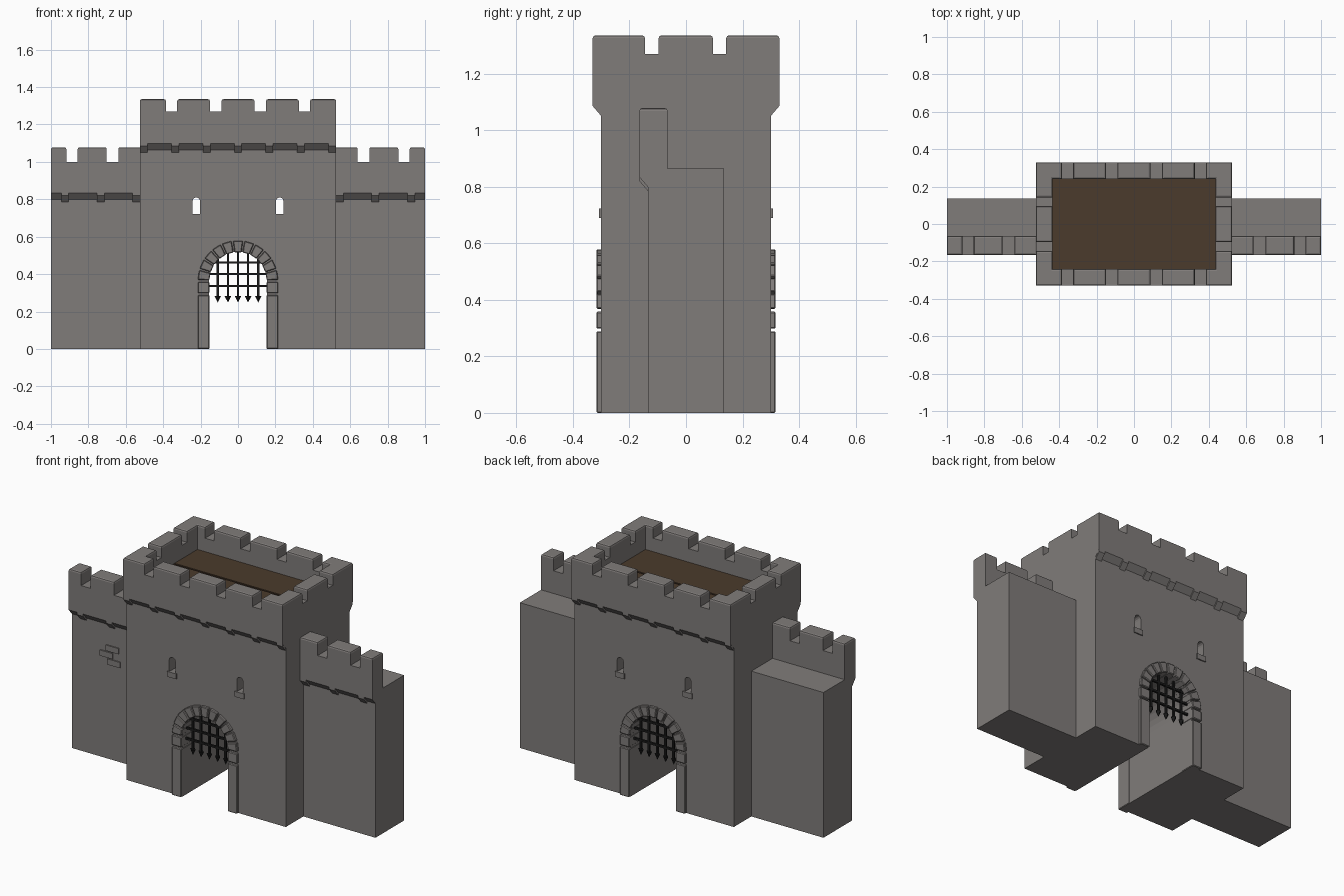
import bpy, bmesh
from math import sin, cos, pi, sqrt, radians

if "Cube" in bpy.data.objects:
    bpy.data.objects.remove(bpy.data.objects["Cube"], do_unlink=True)


def material(name, rgb):
    m = bpy.data.materials.new(name)
    m.use_nodes = True
    m.diffuse_color = (*rgb, 1)
    bsdf = next(n for n in m.node_tree.nodes if n.type == 'BSDF_PRINCIPLED')
    bsdf.inputs["Base Color"].default_value = (*rgb, 1)
    return m


STONE = material("grey stone", (0.216, 0.202, 0.195))
WOOD = material("brown wood", (0.07, 0.043, 0.025))
IRON = material("black iron", (0.01, 0.01, 0.01))


def prism(name, pts, lo, hi, axis='y', mat=STONE, bevel=0):
    """Extrude a profile: (x, z) points along y, or (y, z) points along x."""
    place = (lambda a, b, d: (a, d, b)) if axis == 'y' else (lambda a, b, d: (d, a, b))
    bm = bmesh.new()
    face = bm.faces.new([bm.verts.new(place(a, b, lo)) for a, b in pts])
    new = bmesh.ops.extrude_face_region(bm, geom=[face])["geom"]
    step = place(0, 0, hi - lo)
    bmesh.ops.translate(bm, vec=step, verts=[v for v in new if isinstance(v, bmesh.types.BMVert)])
    bmesh.ops.recalc_face_normals(bm, faces=bm.faces)
    if bevel:
        bmesh.ops.bevel(bm, geom=bm.edges[:], offset=bevel, segments=1, affect='EDGES')
    me = bpy.data.meshes.new(name)
    bm.to_mesh(me)
    bm.free()
    me.materials.append(mat)
    ob = bpy.data.objects.new(name, me)
    bpy.context.collection.objects.link(ob)
    return ob


def block(name, x0, x1, y0, y1, z0, z1, mat=STONE, bevel=0):
    return prism(name, [(x0, z0), (x1, z0), (x1, z1), (x0, z1)], y0, y1, 'y', mat, bevel)


def merlon(name, x0, x1, y0, y1, z0, z1):
    """Block with only its upper edges chamfered."""
    ob = block(name, x0, x1, y0, y1, z0, z1)
    bm = bmesh.new()
    bm.from_mesh(ob.data)
    top = [e for e in bm.edges if all(v.co.z > z1 - 0.001 for v in e.verts)]
    bmesh.ops.bevel(bm, geom=top, offset=0.01, segments=2, profile=0.5, affect='EDGES')
    bm.to_mesh(ob.data)
    bm.free()


def corbels(name, x0, x1, brackets, y, z, out, top):
    """Sloped overhang: raised underside with lower short brackets."""
    def slope(n, a, b, dz):
        prism(n, [(y, z + dz), (y + out, z + 0.035 + dz), (y + out, top), (y, top)], a, b, 'x')
    slope(name + "_overhang", x0, x1, 0.014)
    for c in brackets:
        slope(name + "_bracket", max(x0, c - 0.02), min(x1, c + 0.02), 0)


# Gate tower body with an arched passage
SPRING, R_IN, R_OUT = 0.365, 0.155, 0.215
arch = [(R_IN * cos(i * pi / 16), SPRING + R_IN * sin(i * pi / 16)) for i in range(17)]
outline = [(-0.525, 0), (-0.525, 1.18), (0.525, 1.18), (0.525, 0), (R_IN, 0)] + arch + [(-R_IN, 0)]
body = prism("tower_body", outline, -0.30, 0.30)

# Arrow slits cut right through
for s in (-1, 1):
    slit = [(s * 0.223 - 0.02, 0.72), (s * 0.223 + 0.02, 0.72)]
    slit += [(s * 0.223 + 0.02 * cos(i * pi / 6), 0.79 + 0.02 * sin(i * pi / 6)) for i in range(7)]
    cutter = prism("slit_cutter", slit, -0.5, 0.5)
    cutter.hide_render = True
    mod = body.modifiers.new("slit", 'BOOLEAN')
    mod.operation, mod.solver, mod.object = 'DIFFERENCE', 'EXACT', cutter
    bpy.context.view_layer.update()
    deps = bpy.context.evaluated_depsgraph_get()
    cut = bpy.data.meshes.new_from_object(body.evaluated_get(deps))
    body.modifiers.clear()
    body.data = cut
    bpy.data.objects.remove(cutter, do_unlink=True)

# Roof boards
for y0, y1 in ((-0.24, 0.013), (0.024, 0.24)):
    block("roof_boards", -0.435, 0.435, y0, y1, 1.17, 1.19, WOOD)
block("roof_board_joint", -0.435, 0.435, 0.01, 0.03, 1.17, 1.183, WOOD)

# Tower parapet, battlements, archway and portcullis on both faces
front_merlons = [(-0.525, -0.385), (-0.325, -0.15), (-0.088, 0.088), (0.15, 0.325), (0.385, 0.525)]
for s, side in ((-1, "front"), (1, "back")):
    ya, yb = sorted((s * 0.24, s * 0.33))
    block(side + "_parapet", -0.525, 0.525, ya, yb, 1.12, 1.27)
    for x0, x1 in front_merlons:
        merlon(side + "_merlon", x0, x1, ya, yb, 1.26, 1.335)
    corbels(side, -0.525, 0.525, [k * 0.168 for k in range(-3, 4)], s * 0.30, 1.05, s * 0.03, 1.13)

    # Jambs and arch stones
    ya, yb = sorted((s * 0.22, s * 0.317))
    for m in (-1, 1):
        for n, z0, z1 in (("jamb", 0, 0.288), ("springer", 0.298, 0.358)):
            xa, xb = sorted((m * 0.153, m * R_OUT))
            block(side + "_" + n, xa, xb, ya, yb, z0, z1, STONE, 0.004)
        xa, xb = sorted((m * 0.193, m * 0.253))
        yc, yd = sorted((s * 0.29, s * 0.307))
        block(side + "_slit_sill", xa, xb, yc, yd, 0.69, 0.722)
    count = 11
    for i in range(count):
        a0, a1 = (i * pi / count + 0.02, (i + 1) * pi / count - 0.02)
        pts = [(r * cos(a), SPRING + r * sin(a))
               for r, a in ((0.153, a0), (R_OUT, a0), (R_OUT, a1), (0.153, a1))]
        prism(side + "_arch_stone", pts, ya, yb, 'y', STONE, 0.004)

    # Portcullis bars with spear tips
    y = s * 0.27
    for k in range(-2, 3):
        x = k * 0.054
        top = SPRING + sqrt(R_IN ** 2 - x ** 2) + 0.01
        block(side + "_portcullis_bar", x - 0.006, x + 0.006, y - 0.006, y + 0.006, 0.27, top, IRON)
        bpy.ops.mesh.primitive_cone_add(vertices=4, radius1=0.018, radius2=0, depth=0.035,
                                        location=(x, y, 0.266), rotation=(pi, 0, 0))
        tip = bpy.context.object
        tip.name = side + "_portcullis_tip"
        tip.data.materials.append(IRON)
    for z in (0.337, 0.4, 0.462):
        w = sqrt(R_IN ** 2 - max(0, z - SPRING) ** 2) + 0.008
        block(side + "_portcullis_crossbar", -w, w, y - 0.006, y + 0.006, z - 0.006, z + 0.006, IRON)

# Tower side parapets and both wing walls
for s, side in ((-1, "right"), (1, "left")):
    xa, xb = sorted((s * 0.435, s * 0.525))
    block(side + "_parapet", xa, xb, -0.30, 0.30, 1.17, 1.27)
    for y0, y1 in ((-0.33, -0.145), (-0.097, 0.095), (0.142, 0.33)):
        merlon(side + "_merlon", xa, xb, y0, y1, 1.26, 1.335)

    xa, xb = sorted((s * 0.52, s))
    block(side + "_wing_wall", xa, xb, -0.135, 0.135, 0, 0.865)
    block(side + "_wing_parapet", xa, xb, -0.165, -0.065, 0.85, 1.0)
    for x0, x1 in ((0.52, 0.64), (0.702, 0.857), (0.918, 1)):
        x0, x1 = sorted((s * x0, s * x1))
        merlon(side + "_wing_merlon", x0, x1, -0.165, -0.065, 0.99, 1.078)
    corbels(side + "_wing", xa, xb, [s * c for c in (0.545, 0.735, 0.925)],
            -0.135, 0.785, -0.03, 0.86)

# Raised bricks on one wing
for x, z in ((-0.73, 0.66), (-0.77, 0.62), (-0.72, 0.58)):
    block("raised_brick", x - 0.042, x + 0.042, -0.142, -0.13, z - 0.017, z + 0.017)
